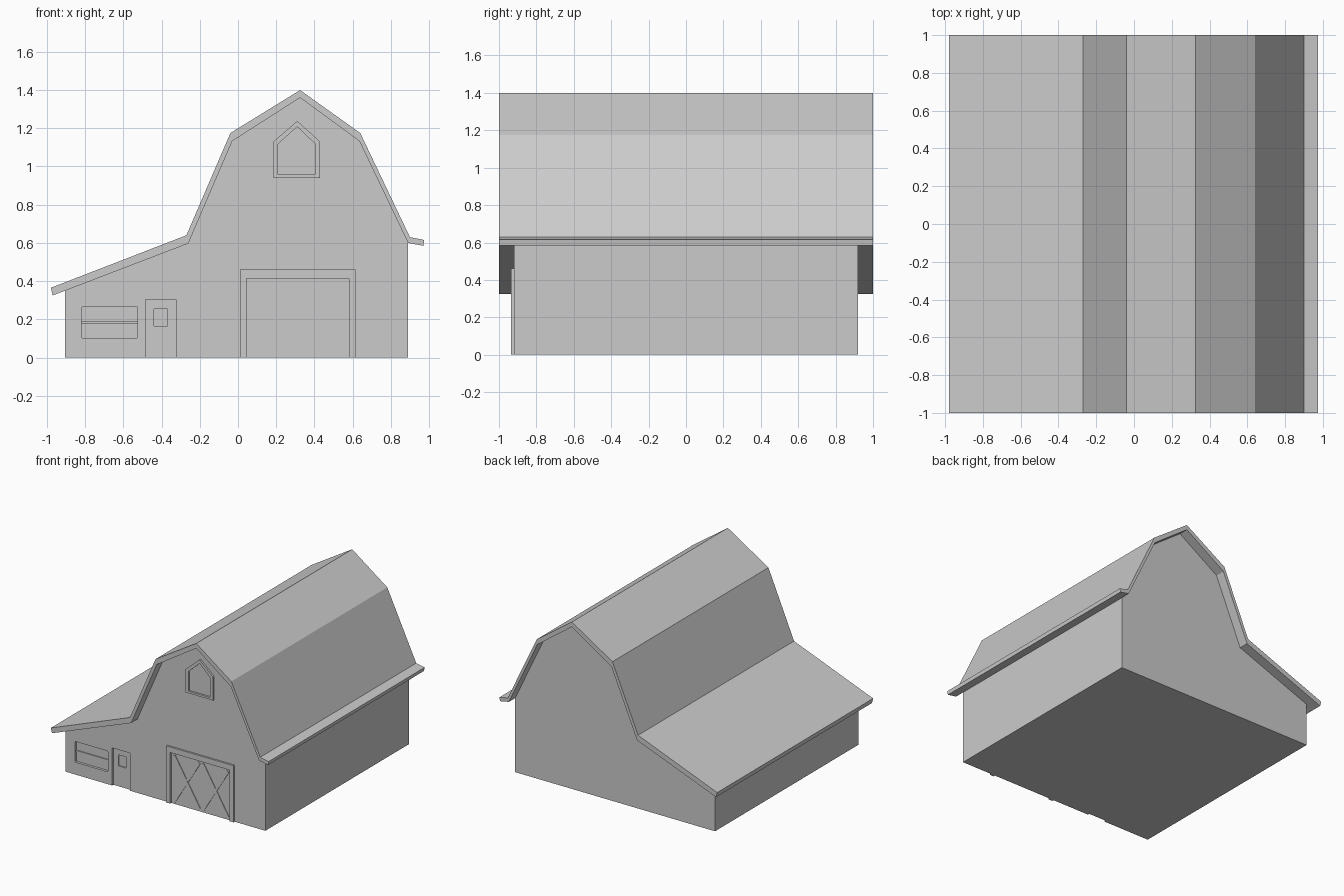
import bpy, bmesh
from mathutils import Vector

if "Cube" in bpy.data.objects:
    bpy.data.objects.remove(bpy.data.objects["Cube"])


def extrude_faces(name, faces, y0, y1):
    """Extrude faces drawn in the xz plane from y0 to y1."""
    bm = bmesh.new()
    made = [bm.faces.new([bm.verts.new((x, y0, z)) for x, z in f]) for f in faces]
    bmesh.ops.remove_doubles(bm, verts=bm.verts[:], dist=1e-5)
    ext = bmesh.ops.extrude_face_region(bm, geom=bm.faces[:])
    verts = [v for v in ext["geom"] if isinstance(v, bmesh.types.BMVert)]
    bmesh.ops.translate(bm, verts=verts, vec=(0, y1 - y0, 0))
    bmesh.ops.recalc_face_normals(bm, faces=bm.faces[:])
    mesh = bpy.data.meshes.new(name)
    bm.to_mesh(mesh)
    bm.free()
    obj = bpy.data.objects.new(name, mesh)
    bpy.context.collection.objects.link(obj)
    return obj


def strip(name, outer, inner, y0, y1, closed=False):
    """Band between two matching outlines."""
    n = len(outer)
    faces = []
    for i in range(n if closed else n - 1):
        j = (i + 1) % n
        faces.append([outer[i], outer[j], inner[j], inner[i]])
    return extrude_faces(name, faces, y0, y1)


def rect(x0, x1, z0, z1):
    return [(x0, z0), (x1, z0), (x1, z1), (x0, z1)]


def chamfered(x0, x1, z0, z1, c):
    return [(x0 + c, z0), (x1 - c, z0), (x1, z0 + c), (x1, z1 - c),
            (x1 - c, z1), (x0 + c, z1), (x0, z1 - c), (x0, z0 + c)]


def bar(name, a, b, width, y0, y1):
    a, b = Vector(a), Vector(b)
    d = (b - a).normalized() * width / 2
    n = Vector((-d.y, d.x))
    return extrude_faces(name, [[tuple(p) for p in (a + n, a - n, b - n, b + n)]], y0, y1)


def carve(target, outline, depth):
    """Sink an outline into the front wall."""
    cutter = extrude_faces("cutter", [outline], -1.2, WALL + depth)
    mod = target.modifiers.new("recess", 'BOOLEAN')
    mod.operation, mod.solver, mod.object = 'DIFFERENCE', 'EXACT', cutter
    bpy.context.view_layer.objects.active = target
    bpy.ops.object.modifier_apply(modifier=mod.name)
    bpy.data.objects.remove(cutter)


WALL = -0.92   # front wall plane
TRIM = -0.935  # front of the raised trim

# Gambrel roof with lean-to on the left
roof_top = [(-0.98, 0.365), (-0.27, 0.64), (-0.04, 1.175), (0.325, 1.40),
            (0.64, 1.175), (0.90, 0.63), (0.975, 0.615)]
roof_under = [(-0.97, 0.325), (-0.26, 0.597), (-0.03, 1.133), (0.325, 1.36),
              (0.635, 1.133), (0.89, 0.60), (0.97, 0.585)]
strip("roof", roof_top, roof_under, -1, 1)

# Walls
walls = extrude_faces("walls", [[(-0.905, 0), (0.89, 0), (0.89, 0.60)]
                                + roof_under[4:0:-1] + [(-0.905, 0.35)]], WALL, 0.92)

# Recessed side door and side window
carve(walls, rect(-0.485, -0.325, -0.1, 0.305), 0.015)
carve(walls, rect(-0.44, -0.37, 0.165, 0.255), 0.025)
carve(walls, chamfered(-0.82, -0.525, 0.10, 0.268, 0.007), 0.02)
bar("side_window_bar", (-0.82, 0.184), (-0.525, 0.184), 0.014, WALL + 0.012, WALL + 0.022)

# Large barn door: frame and crossed braces on two leaves
strip("barn_door_frame", [(0.01, 0), (0.01, 0.46), (0.615, 0.46), (0.615, 0)],
      [(0.045, 0), (0.045, 0.415), (0.58, 0.415), (0.58, 0)], TRIM, WALL + 0.002)
for i, (x0, x1) in enumerate([(0.055, 0.3125), (0.3125, 0.57)]):
    for k, (za, zb) in enumerate([(0.02, 0.395), (0.395, 0.02)]):
        bar(f"barn_door_brace_{i}_{k}", (x0 + 0.015, za), (x1 - 0.015, zb), 0.025,
            WALL - 0.005 - 0.0005 * k, WALL + 0.002)

# Pointed loft window frame
strip("loft_window_frame",
      [(0.185, 0.94), (0.43, 0.94), (0.43, 1.13), (0.31, 1.238), (0.185, 1.13)],
      [(0.21, 0.957), (0.404, 0.957), (0.404, 1.118), (0.31, 1.208), (0.21, 1.118)],
      TRIM, WALL + 0.002, closed=True)
